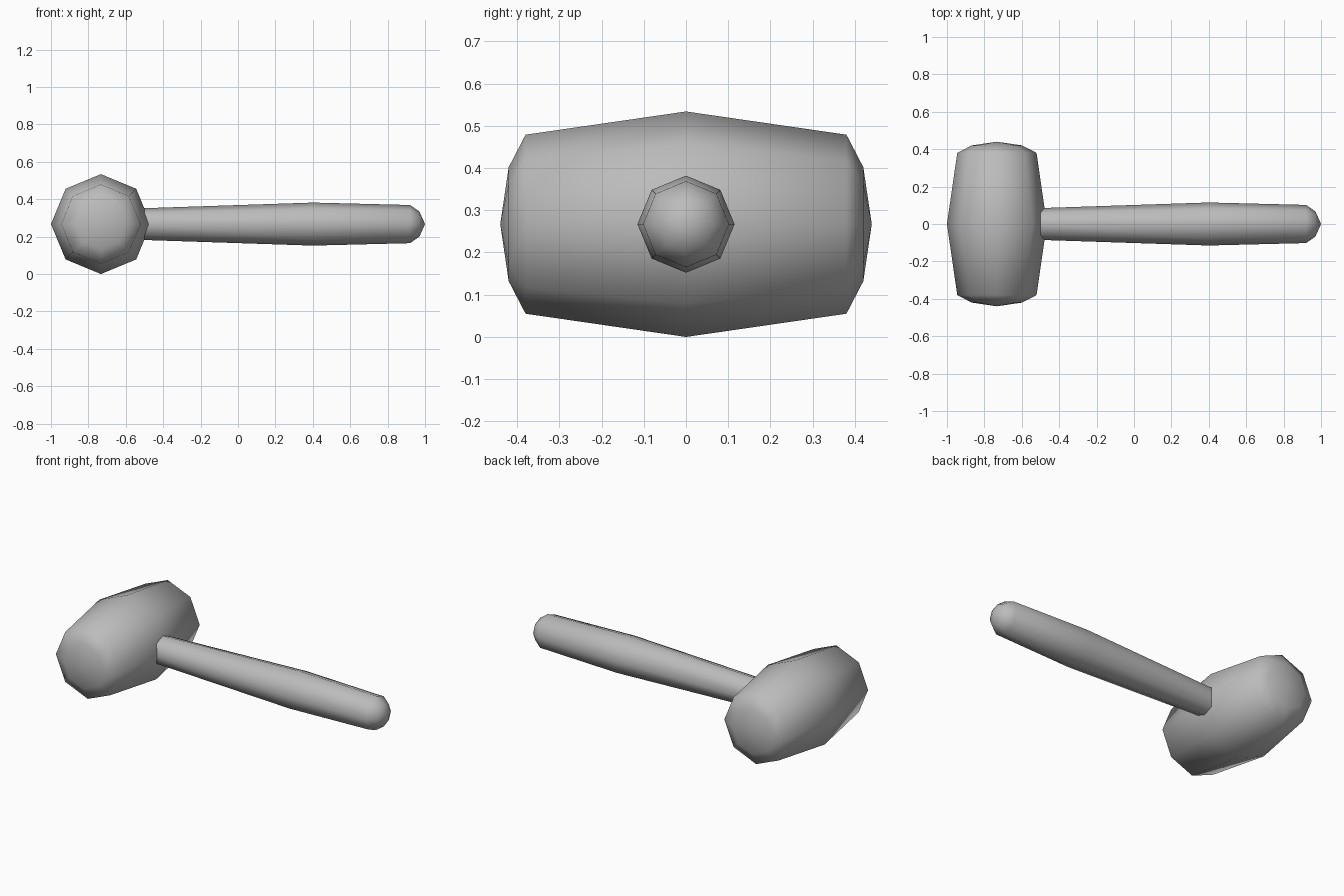
import bpy
import bmesh
from math import cos, sin, tau
from mathutils import Vector

SIDES = 8
AXIS_Z = 0.267

cube = bpy.data.objects.get("Cube")
if cube:
    bpy.data.objects.remove(cube, do_unlink=True)

# One grey for the whole tool
grey = bpy.data.materials.new("plain grey")
grey.use_nodes = True
colour = (0.5, 0.5, 0.5, 1)
grey.diffuse_color = colour
grey.node_tree.nodes["Principled BSDF"].inputs["Base Color"].default_value = colour


def turned_part(name, profile, axis, side, centre):
    """Lathe (distance, radius) pairs round an axis; a zero radius is a tip."""
    axis, side, up, centre = Vector(axis), Vector(side), Vector((0, 0, 1)), Vector(centre)
    bm = bmesh.new()
    rings = []
    for dist, radius in profile:
        middle = centre + axis * dist
        if radius == 0:
            rings.append([bm.verts.new(middle)] * SIDES)
        else:
            rings.append([bm.verts.new(middle + radius * (side * cos(tau * i / SIDES) + up * sin(tau * i / SIDES)))
                          for i in range(SIDES)])
    for a, b in zip(rings, rings[1:]):
        for i in range(SIDES):
            j = (i + 1) % SIDES
            bm.faces.new(dict.fromkeys((a[i], a[j], b[j], b[i])))
    # Flat butt where the profile does not start at a tip
    butt = bm.faces.new(rings[0]) if profile[0][1] else None
    bmesh.ops.recalc_face_normals(bm, faces=bm.faces[:])
    for face in bm.faces:
        face.smooth = True
    if butt:
        for edge in butt.edges:
            edge.smooth = False
    mesh = bpy.data.meshes.new(name)
    bm.to_mesh(mesh)
    bm.free()
    mesh.materials.append(grey)
    obj = bpy.data.objects.new(name, mesh)
    bpy.context.collection.objects.link(obj)
    return obj


# Barrel-shaped head with domed striking ends, mirrored about its middle
half = [(0.44, 0), (0.42, 0.135), (0.38, 0.212)]
head_profile = [(-d, r) for d, r in half] + [(0, AXIS_Z)] + half[::-1]
turned_part("mallet_head", head_profile, (0, 1, 0), (1, 0, 0), (-0.733, 0, AXIS_Z))

# Handle swelling towards the grip, with a rounded end
handle_profile = [(-0.5, 0.085), (0.4, 0.115), (0.92, 0.102), (0.97, 0.067), (1.0, 0)]
turned_part("handle", handle_profile, (1, 0, 0), (0, 1, 0), (0, 0, AXIS_Z))
